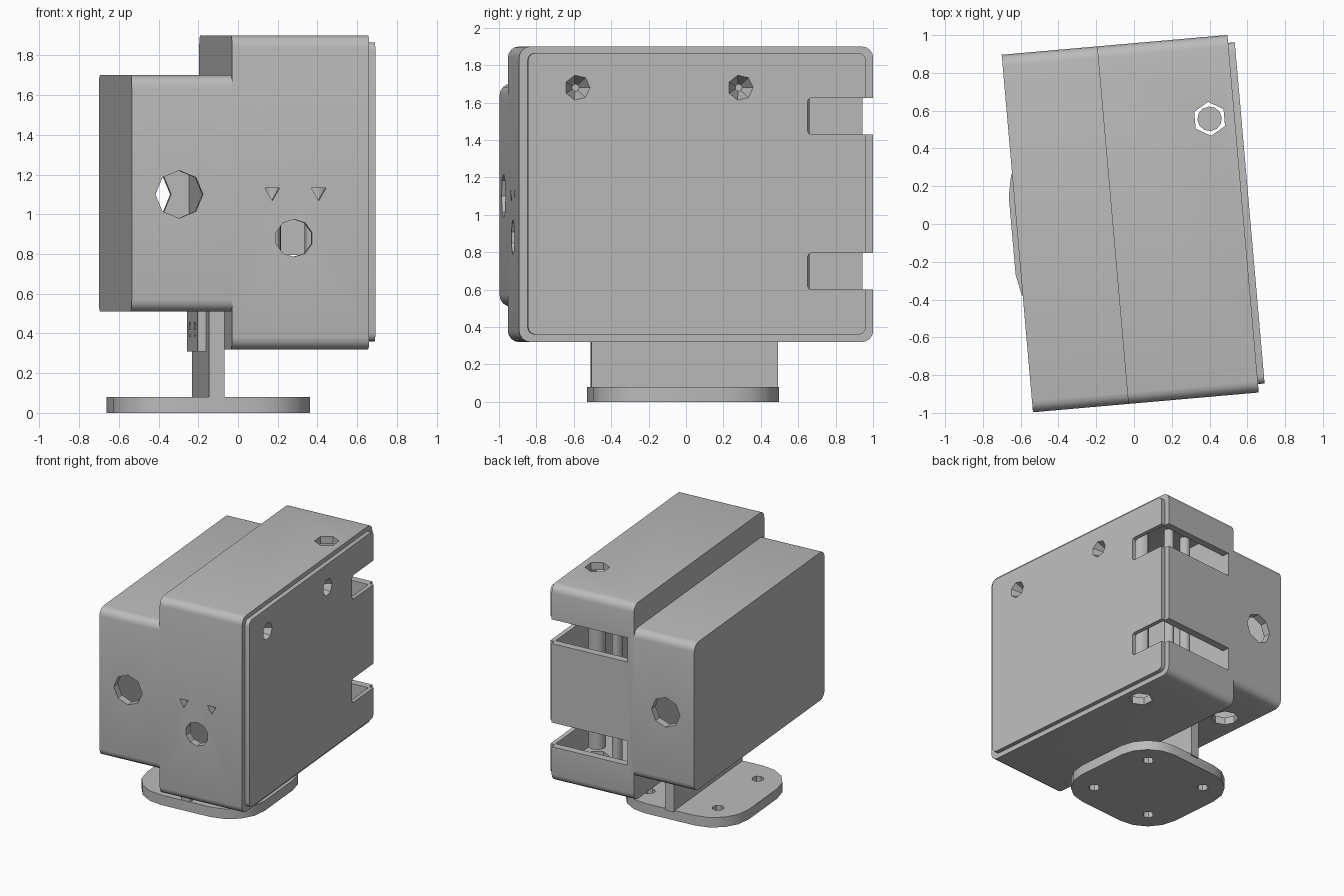
import bpy, bmesh, math
from mathutils import Matrix, Vector

cube = bpy.data.objects.get("Cube")
if cube:
    bpy.data.objects.remove(cube, do_unlink=True)

mat = bpy.data.materials.new("plain_grey")
mat.use_nodes = True
grey = (0.5, 0.5, 0.5, 1)
mat.diffuse_color = grey
mat.node_tree.nodes["Principled BSDF"].inputs["Base Color"].default_value = grey

parts = []


def finish(name, bm, keep=True):
    bmesh.ops.recalc_face_normals(bm, faces=bm.faces)
    mesh = bpy.data.meshes.new(name)
    bm.to_mesh(mesh)
    bm.free()
    mesh.materials.append(mat)
    ob = bpy.data.objects.new(name, mesh)
    bpy.context.scene.collection.objects.link(ob)
    if keep:
        parts.append(ob)
    else:
        ob.hide_render = True
    return ob


def box(name, x, y, z, radius=0, axis=0, keep=True, segments=4):
    """Box from ranges, with the edges along one axis rounded."""
    bm = bmesh.new()
    bmesh.ops.create_cube(bm, size=1)
    for v in bm.verts:
        v.co = Vector([(a + b) / 2 + c * (b - a) for c, (a, b) in zip(v.co, (x, y, z))])
    if radius:
        edges = [e for e in bm.edges
                 if abs((e.verts[0].co - e.verts[1].co).normalized()[axis]) > 0.9]
        bmesh.ops.bevel(bm, geom=edges, offset=radius, segments=segments,
                        profile=0.5, affect='EDGES')
    return finish(name, bm, keep)


def rod(name, centre, radius, length, axis, sides=8, tip=None, keep=False):
    """Prism or cone along an axis; the tip is at the positive end."""
    bm = bmesh.new()
    bmesh.ops.create_cone(bm, cap_ends=True, segments=sides, radius1=radius,
                          radius2=radius if tip is None else tip, depth=length)
    turn = Vector((0, 0, 1)).rotation_difference(Vector(axis)).to_matrix().to_4x4()
    bm.transform(Matrix.Translation(centre) @ turn)
    return finish(name, bm, keep)


def cut(target, cutter, remove=True):
    mod = target.modifiers.new("cut", 'BOOLEAN')
    mod.operation = 'DIFFERENCE'
    mod.solver = 'EXACT'
    mod.object = cutter
    bpy.context.view_layer.objects.active = target
    bpy.ops.object.modifier_apply(modifier=mod.name)
    if remove:
        bpy.data.objects.remove(cutter, do_unlink=True)


X, Y, Z = (1, 0, 0), (0, 1, 0), (0, 0, 1)

# Hollow housings
main = box("main_housing", (-0.093, 0.6), (-0.95, 0.95), (0.32, 1.9), 0.06)
cut(main, box("cavity", (-0.04, 0.61), (-0.89, 0.89), (0.38, 1.84), keep=False))
side = box("side_housing", (-0.6, -0.093), (-0.95, 0.95), (0.51, 1.7), 0.06)
cut(side, box("cavity", (-0.54, -0.15), (-0.89, 0.89), (0.57, 1.64), keep=False))

# Round openings in the housings
for y in (-0.95, 0.95):
    cut(side, rod("port", (-0.36, y, 1.1), 0.12, 0.3, Y))
cut(side, rod("port", (-0.42, 0.53, 0.51), 0.1, 0.3, Z))
for z in (0.32, 1.9):
    cut(main, rod("port", (0.467, 0.516, z), 0.09, 0.3, Z, 6))
cut(main, rod("port", (0.22, -0.95, 0.88), 0.095, 0.3, Y, 10))
for x in (0.11, 0.345):
    cut(main, rod("pilot", (x, -0.95, 1.11), 0.042, 0.3, Y, 3))

# Cover plate on the open side
lid = box("cover_plate", (0.6, 0.635), (-0.905, 0.908), (0.36, 1.865), 0.04)

# Slots round the rear corner
for z in ((0.6, 0.795), (1.43, 1.625)):
    slot = box("slot", (-0.04, 0.7), (0.595, 1.1), z, 0.02, keep=False, segments=2)
    cut(lid, slot, remove=False)
    slot.data.transform(Matrix.Translation((0, 0.24, 0)))
    cut(main, slot)

# Countersunk screw seats with bosses behind the cover
for y in (-0.64, 0.235):
    for z in (0.54, 1.68):
        boss = rod("screw_boss", (0.5, y, z), 0.1, 0.2, X, 12, keep=True)
        for target in (lid, boss):
            cut(target, rod("seat", (0.58, y, z), 0.02, 0.12, X, 7, tip=0.07))

# Inner posts
rod("corner_post", (0.467, 0.516, 1.11), 0.065, 1.3, Z, 12, keep=True)
for x in (0.08, 0.25):
    rod("inner_post", (x, 0.6, 1.11), 0.04, 1.46, Z, 12, keep=True)

# Stand: foot, upright web and fixing block
cx = -0.131
foot = box("foot_plate", (cx - 0.497, cx + 0.497), (-0.504, 0.49), (0, 0.08), 0.29, 2)
for sx in (-1, 1):
    for sy in (-1, 1):
        cut(foot, rod("bolt_hole", (cx + sx * 0.29, sy * 0.29, 0.04), 0.045, 0.3, Z))
box("stand_web", (cx - 0.038, cx + 0.038), (-0.5, 0.5), (0.07, 0.52))
block = box("fixing_block", (cx - 0.08, cx - 0.036), (-0.3, 0.3), (0.31, 0.52))
for y in (-0.15, 0.15):
    cut(block, rod("block_hole", (cx - 0.08, y, 0.42), 0.04, 0.06, X))

# Turn the whole unit slightly and set it in place
place = Matrix.Translation((-0.02, 0.002, 0)) @ Matrix.Rotation(math.radians(5), 4, 'Z')
bpy.ops.object.select_all(action='DESELECT')
for ob in parts:
    ob.data.transform(place)
    ob.select_set(True)
bpy.context.view_layer.objects.active = main
bpy.ops.object.shade_smooth_by_angle(angle=math.radians(30))
